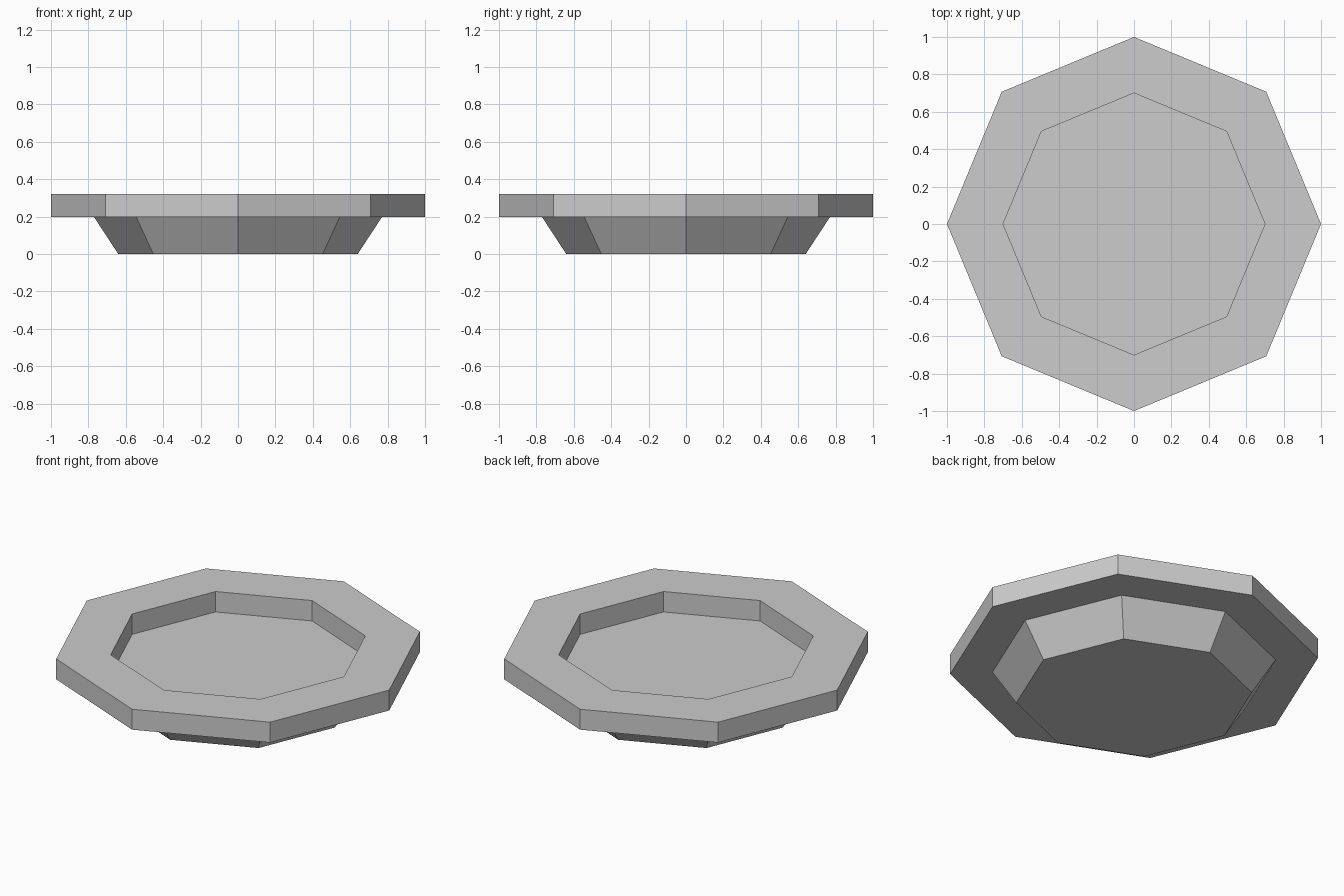
import bpy, bmesh, math

if "Cube" in bpy.data.objects:
    bpy.data.objects.remove(bpy.data.objects["Cube"])

SIDES = 8

grey = bpy.data.materials.new("light_grey")
grey.diffuse_color = (0.604, 0.604, 0.604, 1)
grey.use_nodes = True
grey.node_tree.nodes["Principled BSDF"].inputs["Base Color"].default_value = grey.diffuse_color


def ring(bm, radius, z):
    """Octagon of vertices with corners on the x and y axes."""
    return [bm.verts.new((radius * math.cos(2 * math.pi * i / SIDES),
                          radius * math.sin(2 * math.pi * i / SIDES), z))
            for i in range(SIDES)]


# Radius and height from the centre of the foot, around the rim, to the dish floor
profile = [
    (0.64, 0.0),    # foot bottom
    (0.77, 0.198),  # foot top, under the rim
    (1.0, 0.198),   # rim lower edge
    (1.0, 0.32),    # rim upper edge
    (0.70, 0.32),   # recess lip
    (0.70, 0.198),  # recess floor
]

bm = bmesh.new()
rings = [ring(bm, r, z) for r, z in profile]
for a, b in zip(rings, rings[1:]):
    for i in range(SIDES):
        j = (i + 1) % SIDES
        bm.faces.new((a[i], a[j], b[j], b[i]))

# Closed underside and dish floor
bm.faces.new(rings[0][::-1])
bm.faces.new(rings[-1])
bmesh.ops.recalc_face_normals(bm, faces=bm.faces)

mesh = bpy.data.meshes.new("octagonal_dish")
bm.to_mesh(mesh)
bm.free()
mesh.materials.append(grey)
dish = bpy.data.objects.new("octagonal_dish", mesh)
bpy.context.collection.objects.link(dish)
